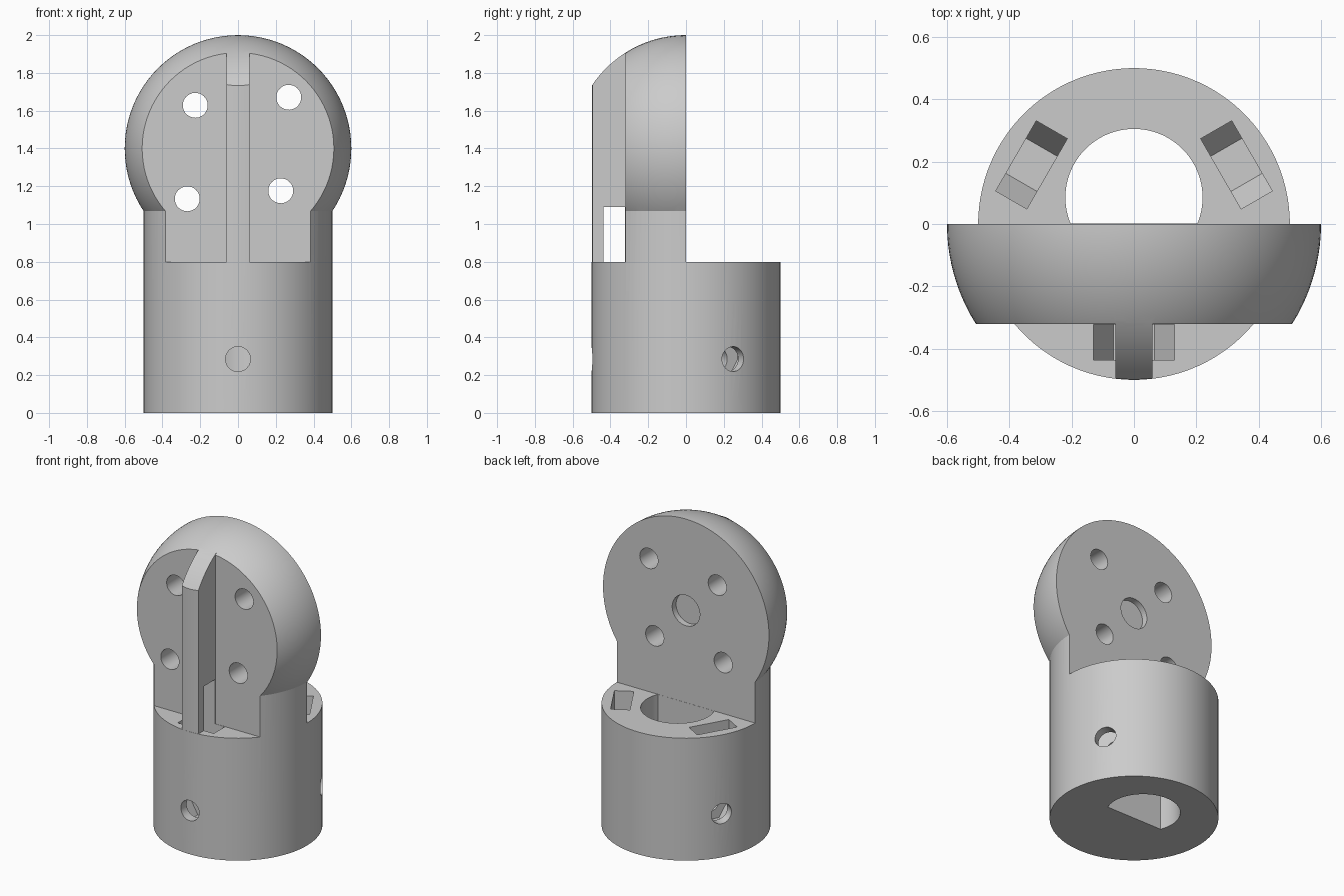
import bpy, bmesh, math
from mathutils import Matrix, Vector

cube = bpy.data.objects.get("Cube")
if cube:
    bpy.data.objects.remove(cube, do_unlink=True)

grey = bpy.data.materials.new("light grey")
grey.use_nodes = True
grey.diffuse_color = (0.6, 0.6, 0.6, 1)
grey.node_tree.nodes["Principled BSDF"].inputs["Base Color"].default_value = (0.6, 0.6, 0.6, 1)


def make(name, bm, matrix=Matrix()):
    """Turn a bmesh into an object in the scene."""
    bmesh.ops.transform(bm, matrix=matrix, verts=bm.verts)
    bmesh.ops.recalc_face_normals(bm, faces=bm.faces)
    mesh = bpy.data.meshes.new(name)
    bm.to_mesh(mesh)
    bm.free()
    mesh.materials.append(grey)
    obj = bpy.data.objects.new(name, mesh)
    bpy.context.collection.objects.link(obj)
    return obj


def prism(name, outline, low, high, matrix=Matrix()):
    """Closed solid from a flat outline, extruded along its local z axis."""
    bm = bmesh.new()
    bottom = [bm.verts.new((x, y, low)) for x, y in outline]
    top = [bm.verts.new((x, y, high)) for x, y in outline]
    bm.faces.new(bottom)
    bm.faces.new(top)
    for i in range(len(outline)):
        bm.faces.new((bottom[i - 1], bottom[i], top[i], top[i - 1]))
    return make(name, bm, matrix)


def arc(radius, count, start=0.0, sweep=math.tau, cx=0.0, cy=0.0):
    return [(cx + radius * math.cos(start + sweep * i / count),
             cy + radius * math.sin(start + sweep * i / count)) for i in range(count)]


def box(name, x0, x1, y0, y1, z0, z1):
    return prism(name, [(x0, y0), (x1, y0), (x1, y1), (x0, y1)], z0, z1)


def combine(target, other, operation="DIFFERENCE"):
    """Apply a boolean and throw the helper away."""
    other.hide_render = True
    mod = target.modifiers.new("cut", "BOOLEAN")
    mod.operation, mod.object, mod.solver = operation, other, "EXACT"
    bpy.context.view_layer.objects.active = target
    bpy.ops.object.modifier_apply(modifier=mod.name)
    bpy.data.objects.remove(other, do_unlink=True)


# Round column joined to a ball whose poles point front and back
body = prism("hub_with_mounting_plate", arc(0.5, 96, math.pi / 96), 0, 1.35)
ball = bmesh.new()
bmesh.ops.create_uvsphere(ball, u_segments=96, v_segments=65, radius=0.6)
combine(body, make("ball", ball, Matrix.Translation((0, 0, 1.4)) @ Matrix.Rotation(math.pi / 2, 4, "X")), "UNION")

# Trim the upper part to a flat plate
combine(body, box("front_cutter", -1, 1, -1, -0.32, 0.8, 2.2))
combine(body, box("back_cutter", -1, 1, 0, 1, 0.8, 2.2))

# Front rib: follows the column's round front and the ball's curved top
half = math.asin(0.06 / 0.4985)
front = arc(0.4985, 8, -math.pi / 2 - half, 2 * half)
front += [(0.06, front[0][1]), (0.06, -0.31), (-0.06, -0.31)]
rib = prism("rib", front, 0.75, 2.1)
top_curve = [(y, 1.4 + math.sqrt(0.5995 ** 2 - y * y)) for y in (-0.6 + 0.02 * i for i in range(3, 17))]
side = [(-0.54, 0.7)] + top_curve + [(-0.28, 0.7)]
sideways = Matrix(((0, 0, 1, 0), (1, 0, 0, 0), (0, 1, 0, 0), (0, 0, 0, 1)))
combine(rib, prism("rib_side", side, -0.2, 0.2, sideways), "INTERSECT")
combine(body, rib, "UNION")

# D-shaped shaft bore, its flat in line with the plate's back
dip = math.asin(0.084 / 0.22)
bore = arc(0.22, 64, -dip, math.pi + 2 * dip, 0, 0.085)
bore.append((-0.22 * math.cos(dip), 0.001))
combine(body, prism("bore", bore, -0.1, 0.9))

# Three radial screw holes, each with a hexagon-bottomed nut slot open at the top
nut = [(-0.13, 0.805), (-0.13, 0), (-0.065, -0.113), (0.065, -0.113), (0.13, 0), (0.13, 0.805)]
up = Vector((0, 0, 1))
for angle, inner in ((-90, -0.1), (30, 0.12), (150, 0.12)):
    a = math.radians(angle)
    out = Vector((math.cos(a), math.sin(a), 0))
    frame = Matrix((up.cross(out), up, out)).transposed().to_4x4()
    frame = Matrix.Translation((0, 0, 0.285)) @ frame
    combine(body, prism("nut_slot", nut, 0.322, 0.437, frame))
    combine(body, prism("screw_hole", arc(0.066, 32, 0.05), inner, 0.6, frame))

# Plate holes on two diagonals, and the shallow centre recess
toward_front = Matrix.Translation((0, 0, 1.402)) @ Matrix.Rotation(math.pi / 2, 4, "X")
for i, radius in enumerate((0.38, 0.32, 0.38, 0.32)):
    a = math.radians(45 + 90 * i)
    hole = arc(0.066, 32, 0.05, cx=radius * math.cos(a), cy=radius * math.sin(a))
    combine(body, prism("plate_hole", hole, -0.1, 0.7, toward_front))
combine(body, prism("centre_recess", arc(0.1, 40, 0.05), -0.1, 0.04, toward_front))

# Smooth rounds, sharp edges
bpy.ops.object.select_all(action="DESELECT")
body.select_set(True)
bpy.context.view_layer.objects.active = body
bpy.ops.object.shade_smooth_by_angle(angle=math.radians(20))
